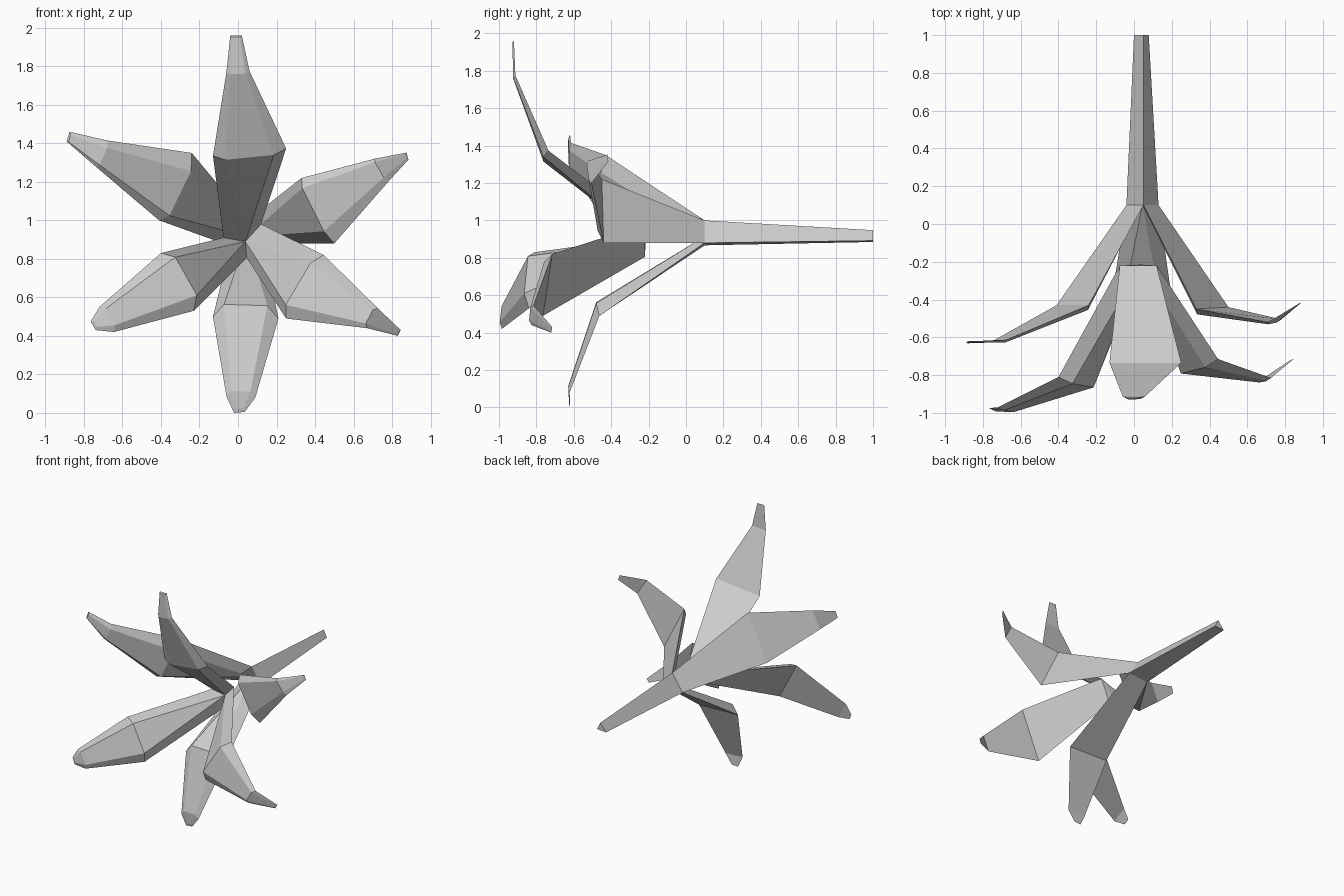
import bpy, bmesh
from mathutils import Vector as V


def loft(name, rings):
    """Skin equal-length rings into a closed flat-shaded solid."""
    bm = bmesh.new()
    loops = [[bm.verts.new(p) for p in r] for r in rings]
    n = len(loops[0])
    for a, b in zip(loops, loops[1:]):
        for i in range(n):
            j = (i + 1) % n
            bm.faces.new((a[i], a[j], b[j], b[i]))
    bm.faces.new(loops[0][::-1])
    bm.faces.new(loops[-1])
    bmesh.ops.remove_doubles(bm, verts=bm.verts, dist=1e-4)
    bmesh.ops.recalc_face_normals(bm, faces=bm.faces)
    me = bpy.data.meshes.new(name)
    bm.to_mesh(me)
    bm.free()
    ob = bpy.data.objects.new(name, me)
    bpy.context.collection.objects.link(ob)
    return ob


def petal(name, axis, base, inward, stations):
    """Wedge at the throat, then trapezoid sections: wide back edge, narrow inner edge."""
    rings = [[V(base[0]), V(base[1]), V(axis), V(axis)]]
    for (a, b), t in zip(stations, (1, 0.45, 0.3)):
        a, b = V(a), V(b)
        off = V(inward) * t
        rings.append([a, b, b.lerp(a, 0.17) + off, a.lerp(b, 0.17) + off])
    loft(name, rings)


# Stem: three-sided taper
top, left, right = (0.05, 0.1, 1.0), (-0.04, 0.1, 0.867), (0.13, 0.1, 0.88)
loft("stem", [[top, left, right],
              [(0.05, 1, 0.948), (0.0, 1, 0.885), (0.078, 1, 0.892)]])

# Outer whorl: one petal from each side of the stem
throat = (0.045, 0.1, 0.915)
petal("outer_petal_left", throat, (top, left), (0.025, -0.025, -0.035), [
    ((-0.24, -0.43, 1.35), (-0.41, -0.43, 1.0)),
    ((-0.68, -0.615, 1.415), (-0.74, -0.615, 1.28)),
    ((-0.875, -0.62, 1.46), (-0.89, -0.625, 1.41))])
petal("outer_petal_right", throat, (top, right), (-0.025, -0.03, 0.005), [
    ((0.33, -0.45, 1.22), (0.5, -0.44, 0.88)),
    ((0.71, -0.52, 1.32), (0.78, -0.505, 1.2)),
    ((0.875, -0.42, 1.352), (0.885, -0.415, 1.315))])
petal("outer_petal_bottom", throat, (left, right), (0, -0.017, 0.065), [
    ((-0.13, -0.463, 0.5), (0.21, -0.463, 0.49)),
    ((-0.06, -0.622, 0.085), (0.09, -0.622, 0.08)),
    ((-0.02, -0.62, 0.0), (0.035, -0.62, 0.005))])

# Inner whorl: petals on an inverted triangle inside the first
throat = (0.038, -0.215, 0.89)
left, right, low = (-0.075, -0.22, 0.91), (0.12, -0.22, 0.98), (0.045, -0.22, 0.805)
petal("inner_petal_top", throat, (left, right), (0, -0.027, -0.027), [
    ((-0.13, -0.735, 1.335), (0.25, -0.735, 1.373)),
    ((-0.06, -0.912, 1.77), (0.06, -0.912, 1.775)),
    ((-0.04, -0.92, 1.96), (0.02, -0.92, 1.96))])
petal("inner_petal_left", throat, (left, low), (0.045, -0.03, 0.03), [
    ((-0.4, -0.81, 0.83), (-0.23, -0.84, 0.53)),
    ((-0.72, -0.97, 0.55), (-0.645, -0.985, 0.42)),
    ((-0.765, -0.975, 0.475), (-0.74, -0.985, 0.43))])
petal("inner_petal_right", throat, (right, low), (-0.035, -0.035, 0.015), [
    ((0.445, -0.715, 0.82), (0.25, -0.765, 0.49)),
    ((0.725, -0.815, 0.545), (0.67, -0.825, 0.44)),
    ((0.845, -0.715, 0.43), (0.83, -0.72, 0.4))])
